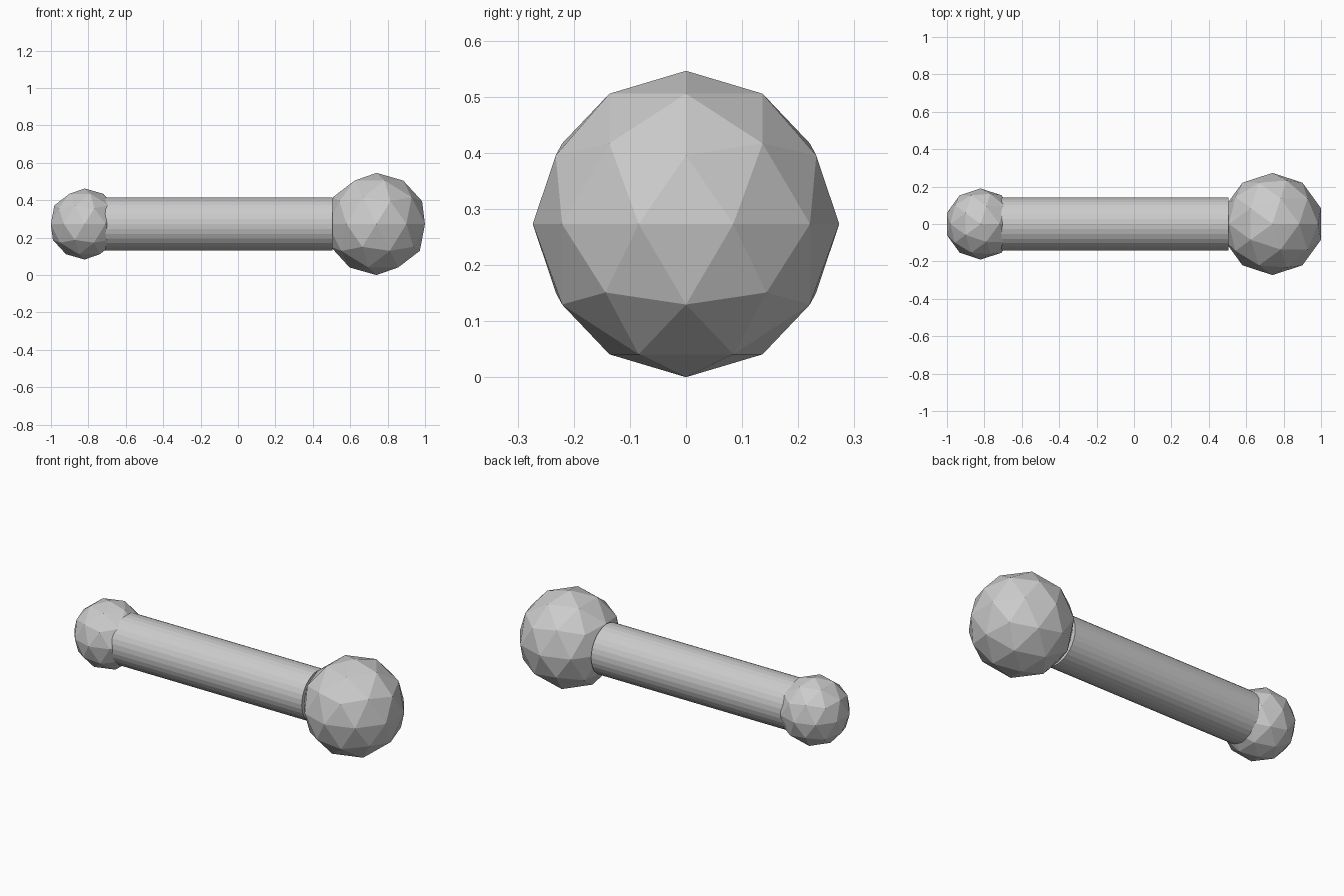
import bpy, math

if "Cube" in bpy.data.objects:
    bpy.data.objects.remove(bpy.data.objects["Cube"])

AXIS_Z = 0.273  # height of the bar axis


def ball(name, x, radius):
    # low-poly faceted end weight
    bpy.ops.mesh.primitive_ico_sphere_add(subdivisions=2, radius=radius, location=(x, 0, AXIS_Z))
    bpy.context.object.name = name


def bar(name, x0, x1, radius):
    # straight round handle along x
    bpy.ops.mesh.primitive_cylinder_add(vertices=32, radius=radius, depth=x1 - x0,
                                        location=((x0 + x1) / 2, 0, AXIS_Z),
                                        rotation=(0, math.pi / 2, 0))
    bpy.context.object.name = name


ball("large_end_ball", 0.74, 0.273)
ball("small_end_ball", -0.82, 0.19)
bar("handle_bar", -0.72, 0.505, 0.142)
